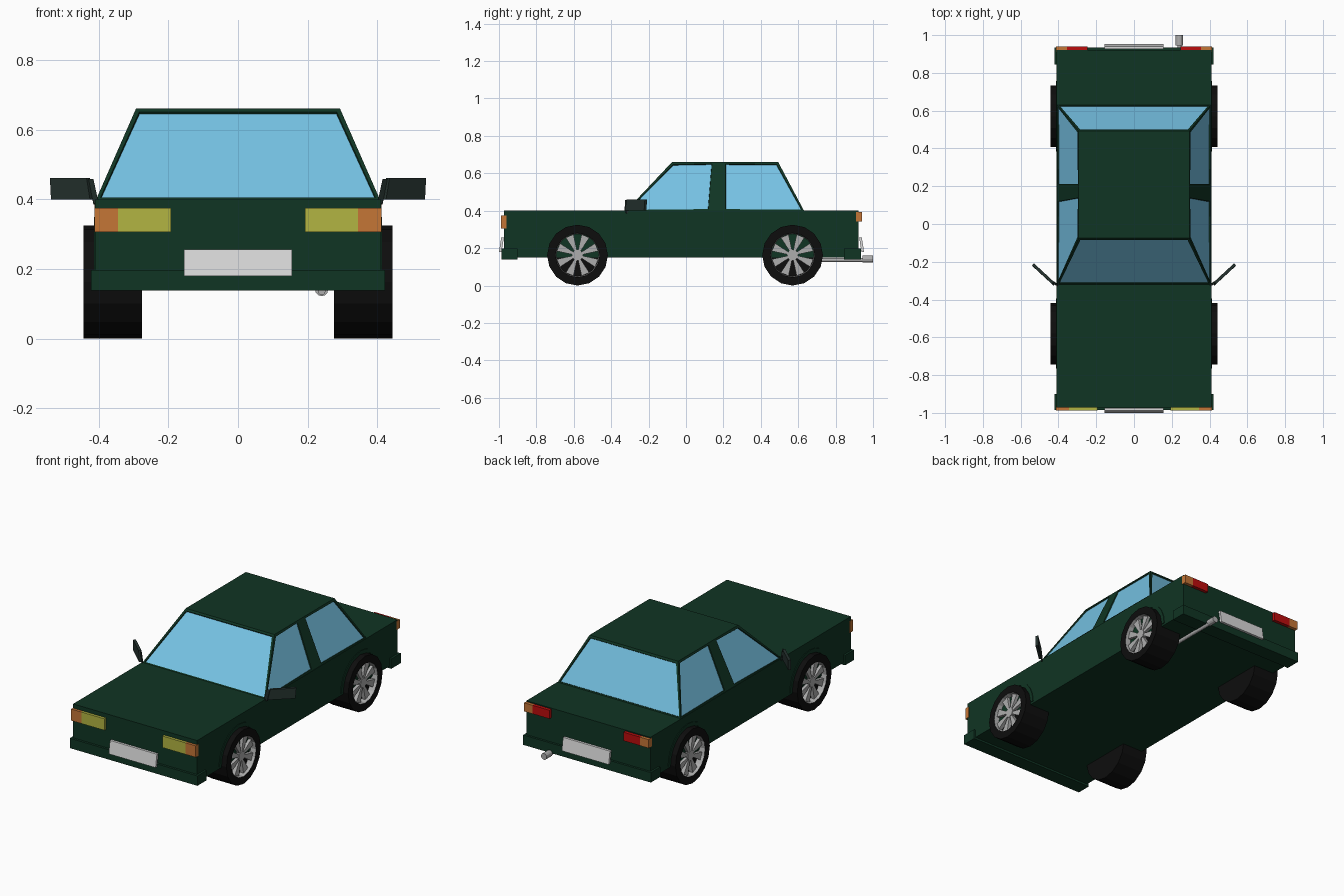
import bpy, bmesh, math
from mathutils import Vector

if "Cube" in bpy.data.objects:
    bpy.data.objects.remove(bpy.data.objects["Cube"])


def material(name, rgb):
    m = bpy.data.materials.new(name)
    m.diffuse_color = (*rgb, 1)
    m.use_nodes = True
    m.node_tree.nodes["Principled BSDF"].inputs["Base Color"].default_value = m.diffuse_color
    return m


GREEN = material("dark green paint", (0.005, 0.035, 0.017))
GLASS = material("blue glass", (0.18, 0.54, 0.77))
BLACK = material("tyre black", (0.004, 0.004, 0.004))
METAL = material("light grey metal", (0.42, 0.42, 0.42))
WHITE = material("plate white", (0.70, 0.70, 0.70))
YELLOW = material("headlight yellow", (0.45, 0.46, 0.055))
ORANGE = material("indicator orange", (0.56, 0.18, 0.037))
RED = material("tail light red", (0.50, 0.004, 0.004))
MIRROR = material("mirror grey", (0.018, 0.032, 0.028))


def finish(name, bm, *mats):
    bmesh.ops.recalc_face_normals(bm, faces=bm.faces)
    me = bpy.data.meshes.new(name)
    bm.to_mesh(me)
    bm.free()
    for m in mats:
        me.materials.append(m)
    ob = bpy.data.objects.new(name, me)
    bpy.context.collection.objects.link(ob)
    return ob


def prism(bm, pts, offset, mat=0):
    """Closed solid between a polygon and its shifted copy."""
    a = [bm.verts.new(p) for p in pts]
    b = [bm.verts.new(Vector(p) + Vector(offset)) for p in pts]
    n = len(pts)
    faces = [bm.faces.new(a), bm.faces.new(b[::-1])]
    faces += [bm.faces.new((a[i], b[i], b[(i + 1) % n], a[(i + 1) % n])) for i in range(n)]
    for f in faces:
        f.material_index = mat


def box(name, x, y, z, mat):
    bm = bmesh.new()
    prism(bm, [(x[0], y[0], z[0]), (x[1], y[0], z[0]), (x[1], y[1], z[0]), (x[0], y[1], z[0])],
          (0, 0, z[1] - z[0]))
    return finish(name, bm, mat)


def tube(name, x, z, y0, y1, r, mat, n=12):
    bm = bmesh.new()
    ring = [(x + r * math.cos(2 * math.pi * i / n), y0, z + r * math.sin(2 * math.pi * i / n))
            for i in range(n)]
    prism(bm, ring, (0, y1 - y0, 0))
    return finish(name, bm, mat)


# Lower body and bumpers
box("body", (-0.41, 0.41), (-0.972, 0.922), (0.15, 0.40), GREEN)
box("front_bumper", (-0.422, 0.422), (-0.986, -0.90), (0.138, 0.197), GREEN)
box("rear_bumper", (-0.422, 0.422), (0.845, 0.935), (0.138, 0.197), GREEN)

# Cabin with inset windows
bm = bmesh.new()
WIDE, NARROW = 0.408, 0.293
base_y, roof_y = (-0.322, 0.13, 0.20, 0.632), (-0.075, 0.15, 0.20, 0.493)
low, top = {}, {}
for s in (-1, 1):
    low[s] = [bm.verts.new((s * WIDE, y, 0.398)) for y in base_y]
    top[s] = [bm.verts.new((s * NARROW, y, 0.66)) for y in roof_y]
windows = []
for s in (-1, 1):
    for i in range(3):
        f = bm.faces.new((low[s][i], low[s][i + 1], top[s][i + 1], top[s][i]))
        if i != 1:
            windows.append(f)
for i in (0, 3):
    windows.append(bm.faces.new((low[-1][i], low[1][i], top[1][i], top[-1][i])))
bm.faces.new(top[-1] + top[1][::-1])
bm.faces.new(low[-1] + low[1][::-1])
bmesh.ops.recalc_face_normals(bm, faces=bm.faces)
bmesh.ops.inset_individual(bm, faces=windows, thickness=0.016)
bmesh.ops.inset_individual(bm, faces=windows, thickness=0.002, depth=-0.006)
for f in windows:
    f.material_index = 1
finish("cabin", bm, GREEN, GLASS)

# Lights on both sides
for s, side in ((-1, "left"), (1, "right")):
    def span(a, b):
        return tuple(sorted((s * a, s * b)))
    box(side + "_headlight", span(0.192, 0.345), (-0.988, -0.96), (0.306, 0.375), YELLOW)
    box(side + "_front_indicator", span(0.345, 0.412), (-0.988, -0.96), (0.306, 0.375), ORANGE)
    box(side + "_tail_light", span(0.245, 0.355), (0.91, 0.941), (0.343, 0.394), RED)
    box(side + "_rear_indicator", span(0.355, 0.412), (0.91, 0.941), (0.343, 0.394), ORANGE)

    # Swept-back mirror plate with a short stalk
    bm = bmesh.new()
    prism(bm, [(s * 0.415, -0.315, 0.40), (s * 0.527, -0.212, 0.40),
               (s * 0.53, -0.208, 0.461), (s * 0.425, -0.305, 0.461)], (s * 0.010, -0.012, 0))
    prism(bm, [(s * 0.40, -0.32, 0.385), (s * 0.415, -0.31, 0.385),
               (s * 0.43, -0.30, 0.455), (s * 0.415, -0.315, 0.455)], (0, -0.010, 0.003))
    finish(side + "_mirror", bm, MIRROR)

# Number plates, leaning slightly
for name, y, d in (("front_plate", -1.0, 1), ("rear_plate", 0.952, -1)):
    bm = bmesh.new()
    prism(bm, [(-0.155, y, 0.18), (0.155, y, 0.18), (0.155, y + d * 0.012, 0.256),
               (-0.155, y + d * 0.012, 0.256)], (0, d * 0.014, 0))
    finish(name, bm, WHITE)

# Exhaust
tube("exhaust_pipe", 0.24, 0.136, 0.60, 0.95, 0.011, METAL)
tube("exhaust_tip", 0.24, 0.141, 0.945, 1.0, 0.019, METAL)

# Wheels: turned tyre with a recessed rim, spokes and hub
R, SEG = 0.1625, 16


def polar(x, r, a):
    return (x, r * math.cos(a), r * math.sin(a))


def make_wheel(name, s, y):
    bm = bmesh.new()
    profile = [(0.275, 0.10), (0.275, R), (0.443, R), (0.443, 0.118), (0.405, 0.114)]
    rings = [[bm.verts.new(polar(x, r, 2 * math.pi * i / SEG)) for i in range(SEG)]
             for x, r in profile]
    for k in range(len(rings) - 1):
        for i in range(SEG):
            j = (i + 1) % SEG
            f = bm.faces.new((rings[k][i], rings[k][j], rings[k + 1][j], rings[k + 1][i]))
            f.material_index = int(k == 3)
    bm.faces.new(rings[0])
    bm.faces.new(rings[-1])
    for i in range(8):
        a = 2 * math.pi * (i + 0.5) / 8
        prism(bm, [polar(0.406, 0.02, a - 0.3), polar(0.406, 0.113, a - 0.20),
                   polar(0.406, 0.113, a + 0.20), polar(0.406, 0.02, a + 0.3)], (0.022, 0, 0), 1)
    prism(bm, [polar(0.406, 0.03, 2 * math.pi * i / 8) for i in range(8)], (0.026, 0, 0), 1)
    ob = finish(name, bm, BLACK, METAL)
    ob.location = (0, y, R)
    ob.rotation_euler.z = 0 if s > 0 else math.pi


def make_arch(name, s, y):
    bm = bmesh.new()
    arc = [math.pi * i / 12 for i in range(13)]
    pts = [polar(s * 0.405, 0.186, a) for a in arc] + [polar(s * 0.405, 0.166, a) for a in arc[::-1]]
    prism(bm, pts, (s * 0.009, 0, 0))
    ob = finish(name, bm, GREEN)
    ob.location = (0, y, R)


for s, side in ((-1, "left"), (1, "right")):
    for end, y in (("front", -0.58), ("rear", 0.57)):
        make_wheel(f"{end}_{side}_wheel", s, y)
        make_arch(f"{end}_{side}_arch", s, y)
